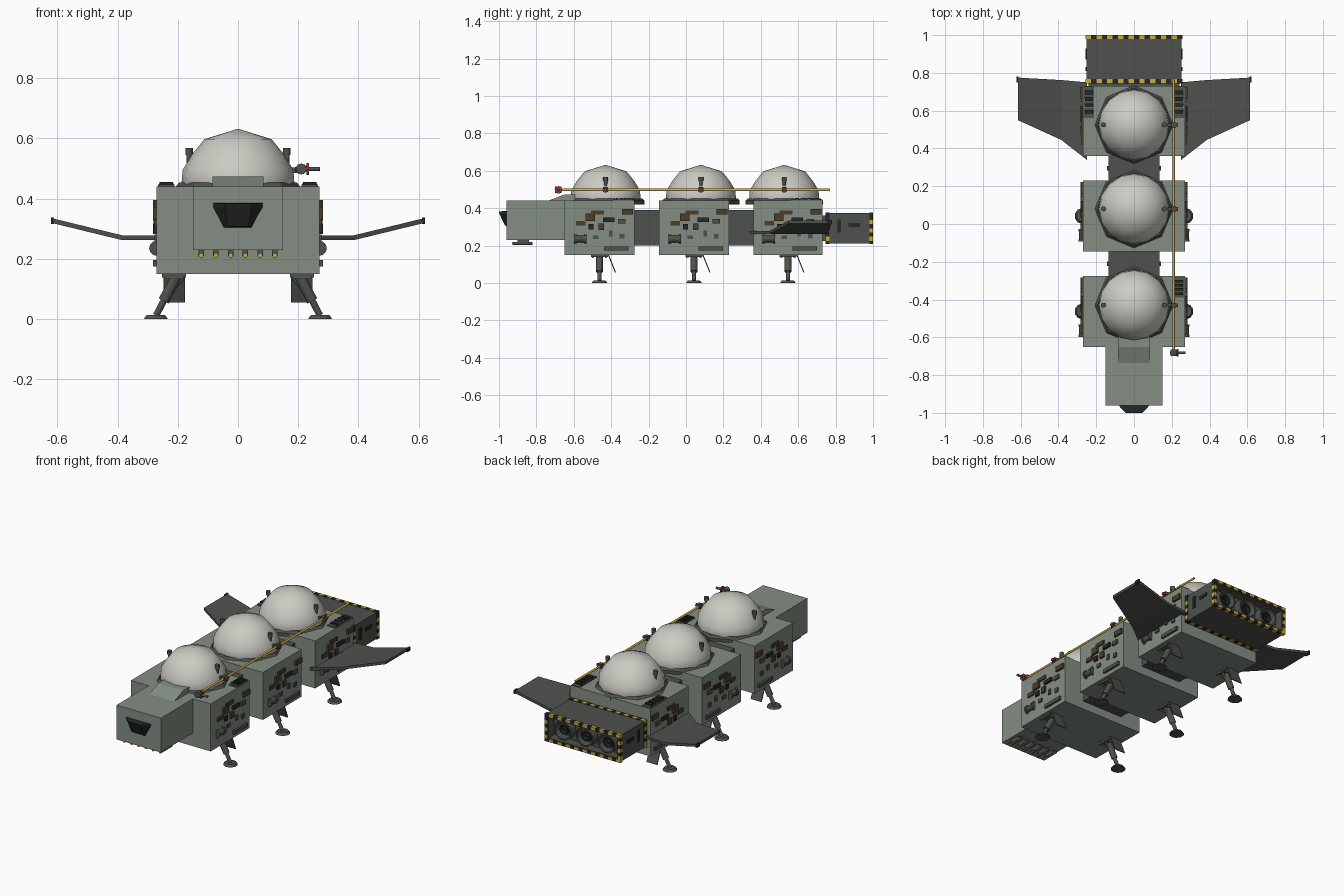
import bpy, bmesh, math
from mathutils import Vector, Matrix

if "Cube" in bpy.data.objects:
    bpy.data.objects.remove(bpy.data.objects["Cube"])

def material(name, r, g, b):
    m = bpy.data.materials.new(name)
    m.diffuse_color = (r, g, b, 1)
    m.use_nodes = True
    m.node_tree.nodes["Principled BSDF"].inputs["Base Color"].default_value = m.diffuse_color
    return m

HULL = material("hull_green", .23, .27, .23)
DARK = material("dark_metal", .075, .083, .073)
BLACK = material("black", .018, .022, .02)
DOME = material("dome_white", .6, .6, .55)
YELLOW = material("yellow", .6, .42, .04)
RUST = material("rust", .075, .048, .022)
RED = material("red", .35, .03, .03)

def finish(name, bm, mat):
    bmesh.ops.recalc_face_normals(bm, faces=bm.faces)
    me = bpy.data.meshes.new(name)
    bm.to_mesh(me)
    bm.free()
    me.materials.append(mat)
    ob = bpy.data.objects.new(name, me)
    bpy.context.collection.objects.link(ob)
    return ob

def boxes(name, mat, spans):
    """One object from (x0, x1, y0, y1, z0, z1) spans."""
    bm = bmesh.new()
    for x0, x1, y0, y1, z0, z1 in spans:
        m = Matrix.Translation(((x0 + x1) / 2, (y0 + y1) / 2, (z0 + z1) / 2)) @ \
            Matrix.Diagonal((x1 - x0, y1 - y0, z1 - z0, 1))
        bmesh.ops.create_cube(bm, size=1, matrix=m)
    return finish(name, bm, mat)

def rod(name, mat, a, b, r1, r2=None, n=12):
    a, b = Vector(a), Vector(b)
    d = b - a
    bm = bmesh.new()
    m = Matrix.Translation((a + b) / 2) @ d.to_track_quat('Z', 'Y').to_matrix().to_4x4()
    bmesh.ops.create_cone(bm, cap_ends=True, segments=n, radius1=r1,
                          radius2=r1 if r2 is None else r2, depth=d.length, matrix=m)
    return finish(name, bm, mat)

def lathe(name, mat, profile, n, centre, axis='Z', smooth=False, closed=False):
    """Revolve (radius, height) points round an axis through centre."""
    bm = bmesh.new()
    pts = profile + profile[:1] if closed else profile
    vs = [bm.verts.new((r, 0, h)) for r, h in pts]
    es = [bm.edges.new(p) for p in zip(vs, vs[1:])]
    bmesh.ops.spin(bm, geom=vs + es, axis=(0, 0, 1), cent=(0, 0, 0), angle=math.tau, steps=n)
    bmesh.ops.remove_doubles(bm, verts=bm.verts, dist=1e-4)
    rot = Matrix.Rotation(-math.pi / 2, 4, 'X') if axis == 'Y' else Matrix.Identity(4)
    bm.transform(Matrix.Translation(centre) @ rot)
    for f in bm.faces:
        f.smooth = smooth
    return finish(name, bm, mat)

def loft(name, mat, a, b):
    """Solid between two loops with equal point counts."""
    bm = bmesh.new()
    va, vb = [[bm.verts.new(p) for p in loop] for loop in (a, b)]
    bm.faces.new(va)
    bm.faces.new(vb)
    n = len(a)
    for i in range(n):
        bm.faces.new((va[i], va[(i + 1) % n], vb[(i + 1) % n], vb[i]))
    return finish(name, bm, mat)

def mirrored(span):
    x0, x1, *rest = span
    return [span, (-x1, -x0, *rest)]

# Hull modules, connecting corridors and nose cabin
MODULES = [(-.65, -.275), (-.145, .23), (.36, .73)]
DOMES = [-.43, .08, .525]
for i, (y0, y1) in enumerate(MODULES):
    boxes(f"hull_module_{i}", HULL, [(-.27, .27, y0, y1, .15, .44)])
for i, (y0, y1) in enumerate([(-.275, -.145), (.23, .36)]):
    c = (y0 + y1) / 2
    boxes(f"corridor_{i}", DARK, [(-.135, .135, y0, y1, .2, .39)])
    boxes(f"corridor_rib_{i}", DARK, mirrored((.13, .143, c - .012, c + .012, .2, .3)))
boxes("nose_cabin", HULL, [(-.15, .15, -.96, -.65, .23, .44)])
loft("cabin_roof_fairing", HULL,
     [(-.085, -.75, .435), (-.085, -.65, .473), (-.085, -.56, .473), (-.085, -.56, .435)],
     [(.085, -.75, .435), (.085, -.65, .473), (.085, -.56, .473), (.085, -.56, .435)])

# Cockpit window, jutting out at the top
loft("cockpit_window", BLACK,
     [(-.087, -.955, .385), (.087, -.955, .385), (.086, -.955, .37), (.05, -.955, .3), (-.05, -.955, .3), (-.086, -.955, .37)],
     [(-.045, -1, .383), (.045, -1, .383), (.044, -.998, .37), (.035, -.968, .308), (-.035, -.968, .308), (-.044, -.998, .37)])

# Row of lamps under the nose
for i in range(6):
    x = -.1225 + i * .049
    boxes(f"nose_lamp_bracket_{i}", DARK, [(x - .009, x + .009, -.9, -.84, .21, .232)])
    rod(f"nose_lamp_{i}", DARK, (x, -.925, .212), (x, -.82, .212), .008)
    rod(f"nose_lamp_lens_{i}", YELLOW, (x, -.929, .212), (x, -.925, .212), .007)

# Domes on octagonal collars, with side masts
for i, y in enumerate(DOMES):
    lathe(f"dome_collar_{i}", DARK, [(.165, .42), (.207, .42), (.207, .44), (.195, .453), (.165, .453)],
          8, (0, y, 0), closed=True)
    lathe(f"dome_{i}", DOME, [(.183, .435), (.187, .455), (.184, .495), (.154, .545), (.112, .597), (0, .632)],
          16, (0, y, 0), smooth=True)
    for s in (-1, 1):
        rod(f"dome_mast_{i}", DARK, (s * .162, y, .49), (s * .162, y, .55), .009)
        rod(f"dome_mast_cap_{i}", DARK, (s * .162, y, .545), (s * .162, y, .568), .013)
    boxes(f"pole_clamp_{i}", DARK, [(.165, .222, y - .008, y + .008, .485, .503),
                                    (.198, .222, y - .013, y + .013, .487, .513)])
    rod(f"pole_clamp_knob_{i}", RED, (.222, y, .5), (.232, y, .5), .01)

# Long yellow pole with a tool head
rod("long_pole", YELLOW, (.21, -.68, .498), (.21, .77, .498), .006)
rod("pole_head", DARK, (.21, -.7, .498), (.21, -.665, .498), .018)
rod("pole_head_arm", DARK, (.19, -.682, .498), (.272, -.682, .498), .007)
rod("pole_head_valve", RED, (.227, -.682, .498), (.235, -.682, .498), .02)

# Side panel details: (y offset, z, width, height, depth, material)
DETAILS = [(.15, .38, .06, .03, .012, RUST), (-.05, .352, .05, .04, .012, RUST),
           (-.01, .378, .07, .022, .008, RUST), (.05, .338, .06, .022, .012, BLACK),
           (-.1, .32, .05, .024, .008, RUST), (.01, .3, .03, .035, .012, RUST),
           (-.045, .3, .025, .03, .01, BLACK), (.12, .33, .04, .025, .01, DARK),
           (.06, .265, .02, .03, .008, DARK), (.12, .25, .025, .025, .008, DARK),
           (-.02, .245, .03, .02, .008, DARK), (.09, .185, .13, .022, .012, DARK)]
for i, (y0, y1) in enumerate(MODULES):
    c = (y0 + y1) / 2
    for mat, label in ((RUST, "rust"), (BLACK, "black"), (DARK, "dark")):
        spans = []
        for dy, z, w, h, d, m in DETAILS:
            if m is mat:
                spans += mirrored((.265, .27 + d, c + dy - w / 2, c + dy + w / 2, z - h / 2, z + h / 2))
        boxes(f"side_panels_{label}_{i}", mat, spans)
    for s in (-1, 1):
        # small side tank with end collars
        rod(f"side_tank_{i}", DARK, (s * .272, c - .13, .235), (s * .272, c - .075, .235), .018)
        for dy in (-.13, -.075):
            rod(f"side_tank_collar_{i}", DARK, (s * .27, c + dy - .006, .235), (s * .27, c + dy + .006, .235), .025)

# Roof vents
def vent(name, x, y0, y1):
    boxes(name + "_frame", DARK, [(x - .027, x + .027, y0, y1, .435, .446)])
    step = (y1 - y0) / 5
    boxes(name + "_slats", BLACK, [(x - .022, x + .022, y0 + (k + .7) * step, y0 + (k + 1.3) * step, .44, .455)
                                   for k in range(4)])
vent("front_roof_vent", .238, -.39, -.28)
for s in (-1, 1):
    vent("rear_roof_vent", s * .238, .56, .73)
    boxes("roof_marking", YELLOW, [(s * .238 - .025, s * .238 + .025, y, y + .009, .44, .45) for y in (.615, .65)])

# Landing legs, feet, bay plates and doors
for i, (y0, y1) in enumerate(MODULES):
    c = (y0 + y1) / 2
    for s in (-1, 1):
        n = f"leg_{i}_{'right' if s > 0 else 'left'}"
        boxes(n + "_bay", DARK, [(s * .213 - .04, s * .213 + .04, c - .045, c + .045, .138, .152)])
        boxes(n + "_bay_marking", YELLOW, [(s * .213 - .03, s * .213 + .03, c + d - .005, c + d + .005, .134, .14)
                                           for d in (-.035, .035)])
        rod(n + "_strut", DARK, (s * .272, c, .012), (s * .205, c, .14), .011)
        rod(n + "_sleeve", DARK, (s * .247, c, .06), (s * .205, c, .14), .018)
        rod(n + "_brace", DARK, (s * .25, c, .055), (s * .18, c, .14), .006)
        rod(n + "_foot", DARK, (s * .273, c, 0), (s * .273, c, .014), .042, .032, 10)
        x0, x1 = s * .176, s * .248
        loft(n + "_door", DARK,
             [(x0, c + .045, .15), (x1, c + .045, .15), (x1, c + .083, .055), (x0, c + .083, .055)],
             [(x0, c + .051, .15), (x1, c + .051, .15), (x1, c + .089, .055), (x0, c + .089, .055)])

# Cranked wings
for s in (-1, 1):
    def wing(name, pts):
        loft(name, DARK, [(s * x, y, z) for x, y, z in pts], [(s * x, y, z + .016) for x, y, z in pts])
    wing("wing_root", [(.25, .34, .262), (.385, .445, .262), (.385, .762, .262), (.25, .75, .262)])
    wing("wing_tip", [(.385, .445, .262), (.615, .55, .318), (.615, .775, .318), (.385, .762, .262)])
    boxes("wing_end_cap", BLACK, [(s * .616 - .005, s * .616 + .005, .75, .78, .315, .337)])

# Engine housing: open box with a recessed engine plate
boxes("engine_housing", DARK, [(-.252, .252, .75, .995, .355, .373), (-.252, .252, .75, .995, .212, .23),
                               (-.252, -.234, .75, .995, .23, .355), (.234, .252, .75, .995, .23, .355)])
boxes("engine_plate", DARK, [(-.24, .24, .72, .94, .225, .36)])
boxes("housing_side_details", BLACK, mirrored((.25, .257, .81, .83, .27, .34)) + mirrored((.25, .257, .87, .93, .3, .32)))
for i, x in enumerate((-.148, 0, .148)):
    lathe(f"engine_bell_{i}", DARK, [(.045, 0), (.062, 0), (.058, .045), (.05, .045)], 16, (x, .938, .2925), 'Y', closed=True)
    lathe(f"engine_inner_ring_{i}", BLACK, [(.022, 0), (.034, 0), (.03, .03), (.024, .03)], 16, (x, .938, .2925), 'Y', closed=True)
    rod(f"engine_core_{i}", BLACK, (x, .935, .2925), (x, .965, .2925), .018, .006)

# Hazard stripes: alternating blocks round both rims of the housing
stripe = {0: [], 1: []}
for y0, y1 in ((.745, .768), (.98, 1.0)):
    N, M = 18, 6
    for k in range(N):
        a = -.256 + k * .512 / N
        b = a + .512 / N
        stripe[k % 2] += [(a, b, y0, y1, .36, .377), (a, b, y0, y1, .208, .225)]
    for k in range(M):
        a = .225 + k * .135 / M
        stripe[k % 2] += mirrored((.239, .256, y0, y1, a, a + .135 / M))
boxes("hazard_stripes_yellow", YELLOW, stripe[0])
boxes("hazard_stripes_black", BLACK, stripe[1])
